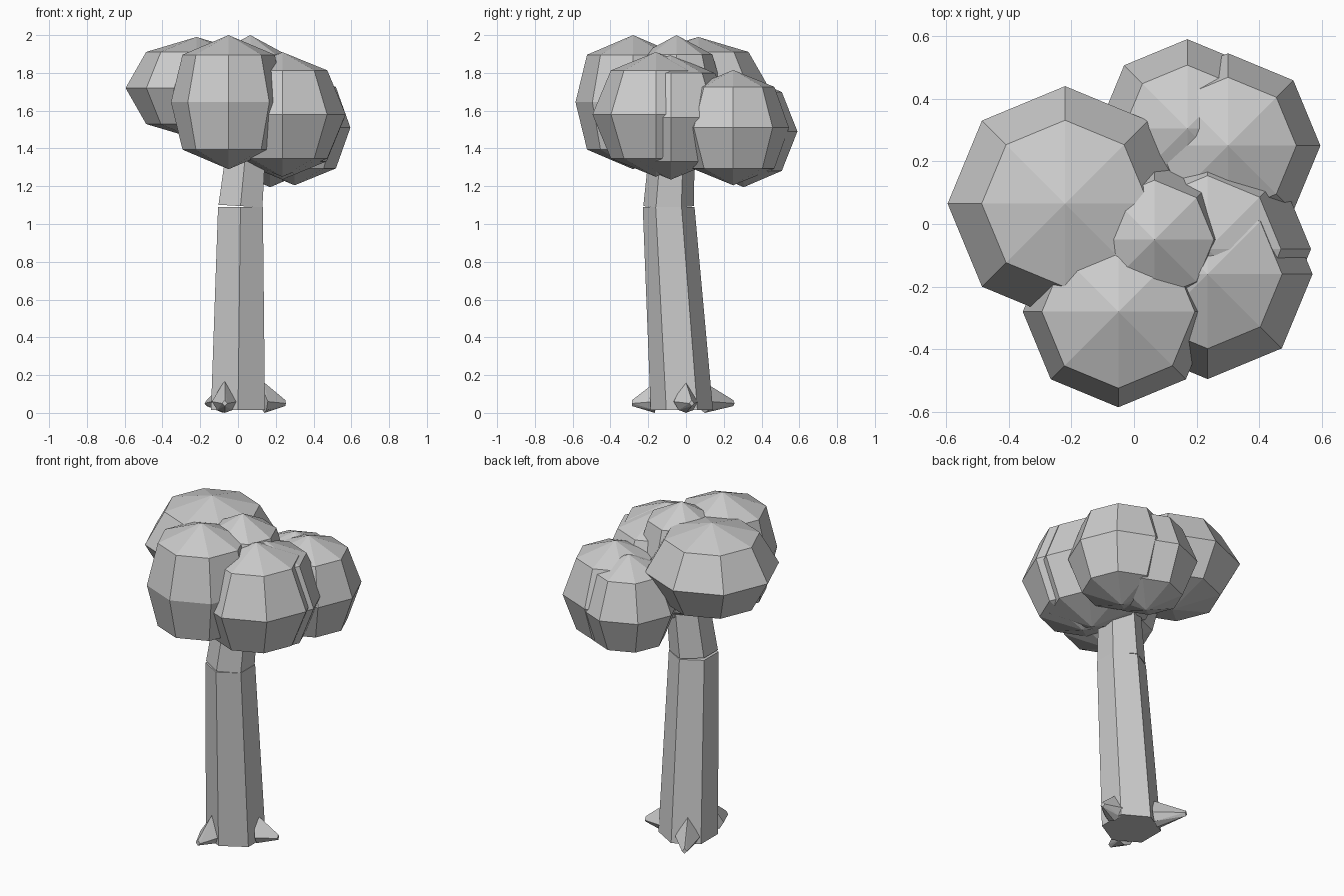
import bpy, bmesh
from math import cos, sin, pi, sqrt
from mathutils import Vector

cube = bpy.data.objects.get("Cube")
if cube:
    bpy.data.objects.remove(cube, do_unlink=True)

# One plain grey for the whole tree
grey = bpy.data.materials.new("plain grey")
grey.use_nodes = True
colour = (0.6, 0.6, 0.6, 1)
grey.diffuse_color = colour
for node in grey.node_tree.nodes:
    if node.type == 'BSDF_PRINCIPLED':
        node.inputs["Base Color"].default_value = colour
        node.inputs["Roughness"].default_value = 0.8


def finish(bm, name):
    bmesh.ops.recalc_face_normals(bm, faces=bm.faces[:])
    mesh = bpy.data.meshes.new(name)
    bm.to_mesh(mesh)
    bm.free()
    mesh.materials.append(grey)
    obj = bpy.data.objects.new(name, mesh)
    bpy.context.collection.objects.link(obj)
    return obj


def leaf_clump(name, centre, radius, height, shoulder):
    """Eight-sided faceted ball; shoulder sets the width of its upper and lower rings."""
    bm = bmesh.new()
    bmesh.ops.create_uvsphere(bm, u_segments=8, v_segments=4, radius=1)
    for v in bm.verts:
        widen = shoulder * sqrt(2) if 0.1 < abs(v.co.z) < 0.9 else 1
        v.co = Vector((v.co.x * radius * widen, v.co.y * radius * widen, v.co.z * height))
        v.co += Vector(centre)
    return finish(bm, name)


def hex_log(name, low, low_radius, high, high_radius, lean=0):
    """Tapered six-sided log; lean raises the left side of its lower end."""
    bm = bmesh.new()
    rings = []
    for end, radius, tilt in ((low, low_radius, lean), (high, high_radius, 0)):
        ring = []
        for i in range(6):
            a = pi / 6 + i * pi / 3
            offset = Vector((radius * cos(a), radius * sin(a), -tilt * cos(a)))
            ring.append(bm.verts.new(Vector(end) + offset))
        rings.append(ring)
    for i in range(6):
        j = (i + 1) % 6
        bm.faces.new((rings[0][i], rings[0][j], rings[1][j], rings[1][i]))
    for ring in rings:
        bm.faces.new(ring)
    return finish(bm, name)


def root(name, base, tip):
    """Pointed root with a ridge on top, a wide waist and a blunt end."""
    base, tip = Vector((*base, 0)), Vector((*tip, 0))
    out = (tip - base).normalized()
    side = Vector((-out.y, out.x, 0))
    up = Vector((0, 0, 1))
    points = [base - out * 0.03 + up * 0.175, base + up * 0.16, base + up * 0.0]
    for s in (-1, 1):
        points.append(base + side * s * 0.068 + up * 0.06)
        points.append(base + side * s * 0.04 + up * 0.015)
        points.append(tip + side * s * 0.014 + up * 0.05)
    points += [tip + up * 0.068, tip + up * 0.036]
    bm = bmesh.new()
    for p in points:
        bm.verts.new(p)
    hull = bmesh.ops.convex_hull(bm, input=bm.verts[:])
    loose = {g for g in hull["geom_interior"] if isinstance(g, bmesh.types.BMVert)}
    bmesh.ops.delete(bm, geom=list(loose), context='VERTS')
    return finish(bm, name)


# Trunk, with a bend and a thin seam below the crown
hex_log("lower_trunk", (0, -0.022, 0.015), 0.165, (0.013, -0.092, 1.09), 0.137)
hex_log("upper_trunk", (0.013, -0.092, 1.095), 0.134, (0.052, -0.068, 1.5), 0.115, 0.008)

# Roots
root("right_side_root", (0.14, 0.0), (0.25, 0.03))
root("front_root", (-0.07, -0.165), (-0.07, -0.285))
root("back_root", (-0.08, 0.1), (-0.165, 0.25))

# Crown
clumps = {
    "front_leaves": ((-0.05, -0.28, 1.645), 0.305, 0.355, 0.8),
    "wide_leaves": ((-0.22, 0.065, 1.72), 0.375, 0.27, 0.71),
    "back_side_leaves": ((0.3, 0.25, 1.51), 0.295, 0.305, 0.74),
    "back_leaves": ((0.17, 0.305, 1.49), 0.285, 0.295, 0.71),
    "front_side_leaves": ((0.235, -0.16, 1.58), 0.335, 0.33, 0.71),
    "side_leaves": ((0.235, -0.08, 1.565), 0.33, 0.33, 0.71),
    "top_leaves": ((0.065, -0.05, 1.65), 0.26, 0.35, 0.73),
}
for name, (centre, radius, height, shoulder) in clumps.items():
    leaf_clump(name, centre, radius, height, shoulder)
